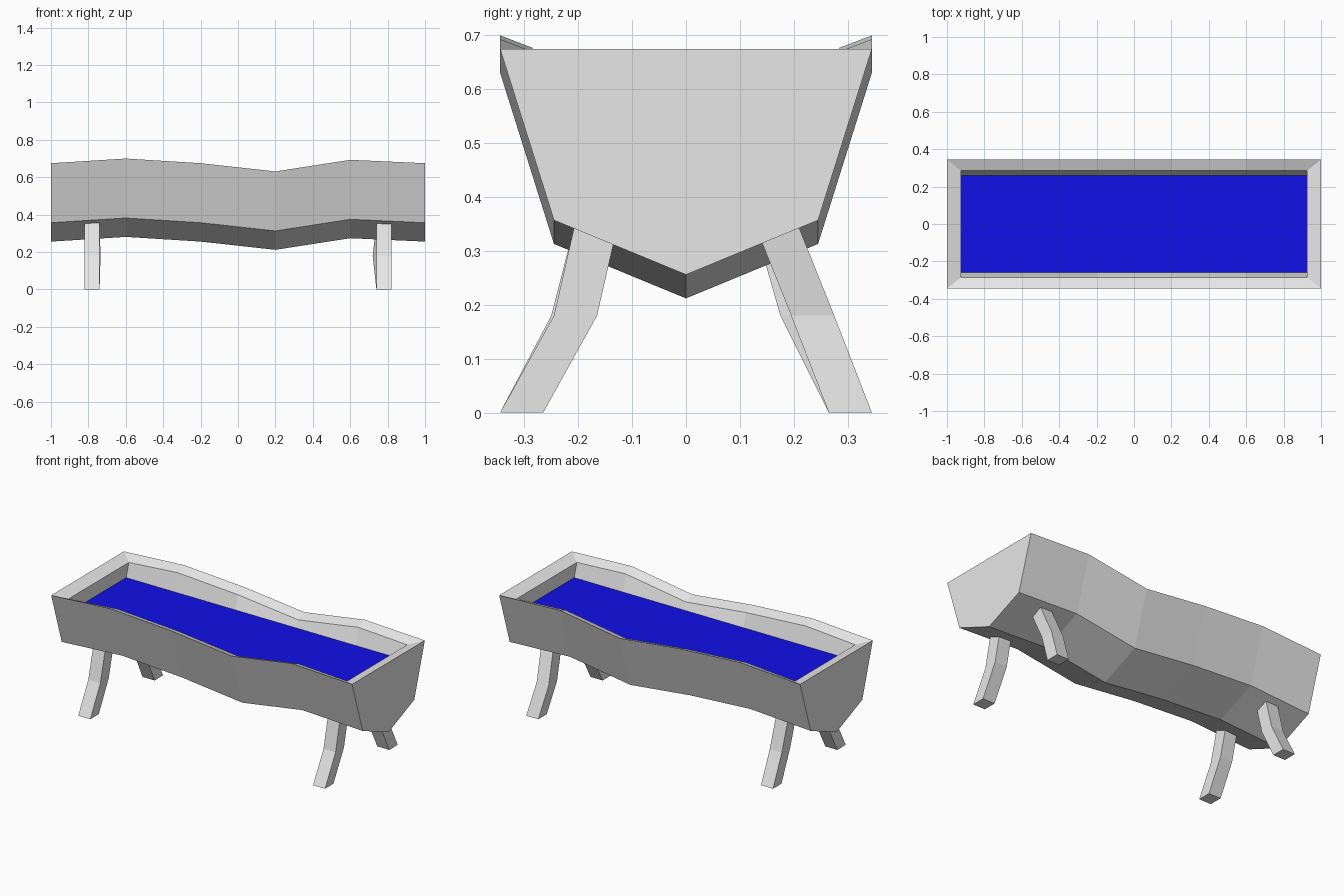
import bpy
import bmesh

cube = bpy.data.objects.get("Cube")
if cube:
    bpy.data.objects.remove(cube, do_unlink=True)


def make_material(name, colour):
    mat = bpy.data.materials.new(name)
    mat.use_nodes = True
    mat.diffuse_color = colour
    mat.node_tree.nodes["Principled BSDF"].inputs["Base Color"].default_value = colour
    return mat


def make_object(name, bm, mat):
    bmesh.ops.recalc_face_normals(bm, faces=bm.faces)
    mesh = bpy.data.meshes.new(name)
    bm.to_mesh(mesh)
    bm.free()
    mesh.materials.append(mat)
    obj = bpy.data.objects.new(name, mesh)
    bpy.context.collection.objects.link(obj)
    return obj


def bridge(bm, a, b, closed=False):
    """Join two equal rows of vertices with quads."""
    n = len(a)
    for i in range(n if closed else n - 1):
        j = (i + 1) % n
        bm.faces.new((a[i], a[j], b[j], b[i]))


grey = make_material("pale grey wood", (0.8, 0.8, 0.8, 1))
blue = make_material("deep blue water", (0.005, 0.005, 0.8, 1))

# Trough: a V-bottomed section swept along a sagging line, with a hollow inside
stations = [-1, -0.6, -0.2, 0.2, 0.6, 1]
sag = [0, 0.025, 0, -0.044, 0.018, 0]
WATER_Z, INNER_X, INNER_Y = 0.57, 0.925, 0.26
bm = bmesh.new()
outer, inner = [], []
for x, dz in zip(stations, sag):
    hull = [(-0.345, 0.675), (-0.245, 0.357), (0, 0.256), (0.245, 0.357), (0.345, 0.675)]
    outer.append([bm.verts.new((x, y, z + dz)) for y, z in hull])
    # The inner lip follows the sag; the walls straighten out at water level
    lip = 0.652 + dz
    basin = [(-0.285, lip), (-INNER_Y, WATER_Z), (-0.2, 0.42),
             (0.2, 0.42), (INNER_Y, WATER_Z), (0.285, lip)]
    ix = max(-INNER_X, min(INNER_X, x))
    inner.append([bm.verts.new((ix, y, z)) for y, z in basin])
for k in range(len(stations) - 1):
    bridge(bm, outer[k], outer[k + 1])
    bridge(bm, inner[k], inner[k + 1])
    for side in (0, -1):
        bm.faces.new((outer[k][side], outer[k + 1][side],
                      inner[k + 1][side], inner[k][side]))
# End boards and end rims
for end in (0, -1):
    bm.faces.new(outer[end])
    bm.faces.new(inner[end])
    bm.faces.new((outer[end][0], outer[end][-1], inner[end][-1], inner[end][0]))
make_object("trough", bm, grey)

# Water surface
bm = bmesh.new()
bm.faces.new([bm.verts.new((sx * INNER_X, sy * INNER_Y, WATER_Z))
              for sx, sy in ((-1, -1), (1, -1), (1, 1), (-1, 1))])
make_object("water", bm, blue)


# Legs: square posts, bent at the knee and splayed outward
def make_leg(name, sx, sy, knee_y, knee_dx=0):
    bm = bmesh.new()
    half = 0.04
    rings = []
    for dx, y, z in ((0, 0.305, 0), (knee_dx, knee_y, 0.18), (0, 0.165, 0.355)):
        cx, cy = sx * 0.78 + dx, sy * y
        rings.append([bm.verts.new((cx + u * half, cy + v * half, z))
                      for u, v in ((-1, -1), (1, -1), (1, 1), (-1, 1))])
    bridge(bm, rings[0], rings[1], closed=True)
    bridge(bm, rings[1], rings[2], closed=True)
    bm.faces.new(rings[0])
    bm.faces.new(rings[2])
    make_object(name, bm, grey)


make_leg("front_left_leg", 1, -1, 0.205)
make_leg("front_right_leg", -1, -1, 0.21)
make_leg("back_left_leg", 1, 1, 0.235, -0.02)
make_leg("back_right_leg", -1, 1, 0.215, 0.005)
